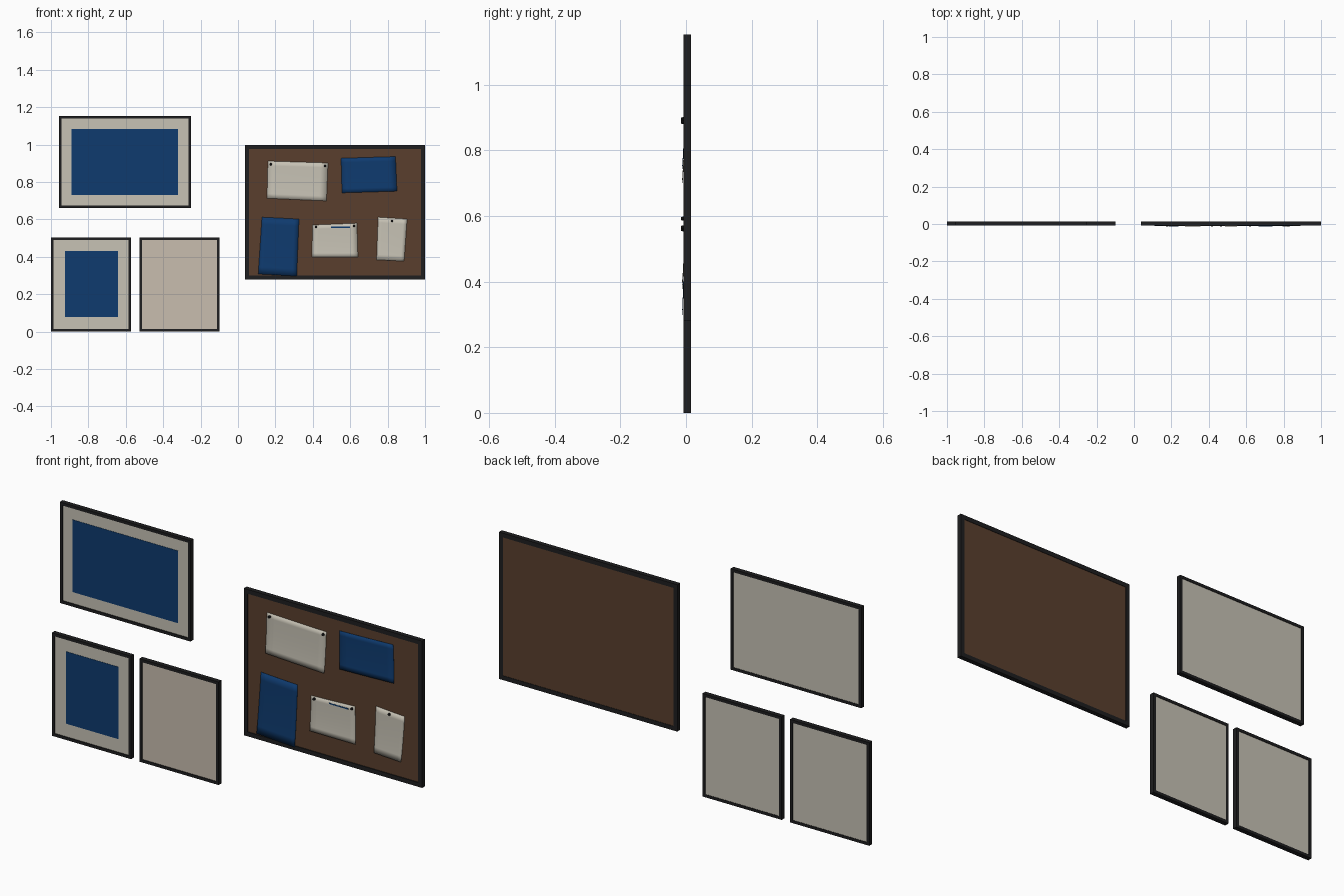
import bpy, bmesh, math
from mathutils import Matrix

if "Cube" in bpy.data.objects:
    bpy.data.objects.remove(bpy.data.objects["Cube"])


def material(name, rgb):
    m = bpy.data.materials.new(name)
    m.diffuse_color = (*rgb, 1)
    m.use_nodes = True
    m.node_tree.nodes["Principled BSDF"].inputs["Base Color"].default_value = m.diffuse_color
    return m


BLACK = material("frame black", (0.013, 0.013, 0.014))
CREAM = material("cream card", (0.57, 0.54, 0.46))
PINKISH = material("warm card", (0.58, 0.51, 0.43))
BLUE = material("deep blue", (0.0045, 0.043, 0.158))
CORK = material("cork brown", (0.10, 0.049, 0.027))

FRONT, BACK = -0.008, 0.0145   # frame depth range
FACE = -0.004                  # front of the backing panels


def finish(bm, name, mat):
    bmesh.ops.recalc_face_normals(bm, faces=bm.faces)
    me = bpy.data.meshes.new(name)
    bm.to_mesh(me)
    bm.free()
    me.materials.append(mat)
    ob = bpy.data.objects.new(name, me)
    bpy.context.collection.objects.link(ob)
    return ob


def box(name, x0, x1, y0, y1, z0, z1, mat):
    bm = bmesh.new()
    bmesh.ops.create_cube(bm, size=1)
    for v in bm.verts:
        v.co.x = x1 if v.co.x > 0 else x0
        v.co.y = y1 if v.co.y > 0 else y0
        v.co.z = z1 if v.co.z > 0 else z0
    return finish(bm, name, mat)


def frame(name, x0, x1, z0, z1, w):
    """Mitred rectangular frame: a square profile carried round four corners."""
    bm = bmesh.new()
    rings = []
    for inset, y in ((0, FRONT), (w, FRONT), (w, BACK), (0, BACK)):
        a, b, c, d = x0 + inset, x1 - inset, z0 + inset, z1 - inset
        rings.append([bm.verts.new((x, y, z)) for x, z in ((a, c), (b, c), (b, d), (a, d))])
    for i in range(4):
        p, q = rings[i], rings[(i + 1) % 4]
        for j in range(4):
            k = (j + 1) % 4
            bm.faces.new((p[j], p[k], q[k], q[j]))
    return finish(bm, name, BLACK)


def framed_panel(name, x0, x1, z0, z1, w, mat):
    frame(name + "_frame", x0, x1, z0, z1, w)
    e = w * 0.9
    box(name + "_panel", x0 + e, x1 - e, FACE, 0.0125, z0 + e, z1 - e, mat)


def paper(name, corners, mat, n=8):
    """Sheet from four corners (top-left, clockwise), curling out at the bottom."""
    bm = bmesh.new()
    tl, tr, br, bl = corners
    grid = []
    for i in range(n + 1):
        t = i / n
        row = []
        for j in range(n + 1):
            s = j / n
            x, z = [(tl[k] * (1 - s) + tr[k] * s) * (1 - t) + (bl[k] * (1 - s) + br[k] * s) * t
                    for k in (0, 1)]
            y = -0.0055 - 0.0055 * t ** 3 - 0.0008 * math.sin(math.pi * s)
            row.append(bm.verts.new((x, y, z)))
        grid.append(row)
    for i in range(n):
        for j in range(n):
            f = bm.faces.new((grid[i][j], grid[i + 1][j], grid[i + 1][j + 1], grid[i][j + 1]))
            f.smooth = True
    ob = finish(bm, name, mat)
    sol = ob.modifiers.new("thickness", "SOLIDIFY")
    sol.thickness = 0.0006
    sol.offset = 0


def pin(name, x, z):
    bm = bmesh.new()
    bmesh.ops.create_cone(bm, cap_ends=True, segments=10, radius1=0.007, radius2=0.005, depth=0.0105,
                          matrix=Matrix.Translation((x, -0.00925, z)) @ Matrix.Rotation(math.pi / 2, 4, "X"))
    finish(bm, name, BLACK)


# Three picture frames
framed_panel("landscape_picture", -0.957, -0.251, 0.66, 1.153, 0.014, CREAM)
framed_panel("left_portrait", -1.0, -0.572, 0.0, 0.503, 0.014, CREAM)
framed_panel("right_portrait", -0.527, -0.099, 0.0, 0.503, 0.014, CREAM)

# Prints inside the frames
box("landscape_print", -0.889, -0.321, -0.0055, FACE, 0.73, 1.083, BLUE)
box("left_portrait_print", -0.925, -0.642, -0.0055, FACE, 0.078, 0.43, BLUE)
box("right_portrait_print", -0.513, -0.113, -0.0048, FACE, 0.014, 0.489, PINKISH)

# Notice board
framed_panel("notice_board", 0.037, 1.0, 0.28, 0.997, 0.021, CORK)

# Pinned sheets
paper("wide_sheet", ((0.16, 0.912), (0.481, 0.902), (0.473, 0.699), (0.155, 0.713)), CREAM)
paper("blue_wide_sheet", ((0.551, 0.927), (0.842, 0.936), (0.85, 0.751), (0.556, 0.742)), BLUE)
paper("blue_tall_sheet", ((0.128, 0.612), (0.326, 0.602), (0.314, 0.297), (0.108, 0.308)), BLUE)
paper("middle_sheet", ((0.399, 0.57), (0.636, 0.58), (0.641, 0.398), (0.395, 0.398)), CREAM)
paper("small_sheet", ((0.749, 0.612), (0.904, 0.602), (0.888, 0.377), (0.741, 0.384)), CREAM)
box("middle_sheet_strip", 0.497, 0.6, -0.0075, -0.006, 0.555, 0.561, BLUE)

# Push pins
for i, (x, z) in enumerate(((0.176, 0.895), (0.465, 0.886), (0.417, 0.559), (0.62, 0.565), (0.823, 0.592))):
    pin(f"push_pin_{i + 1}", x, z)
